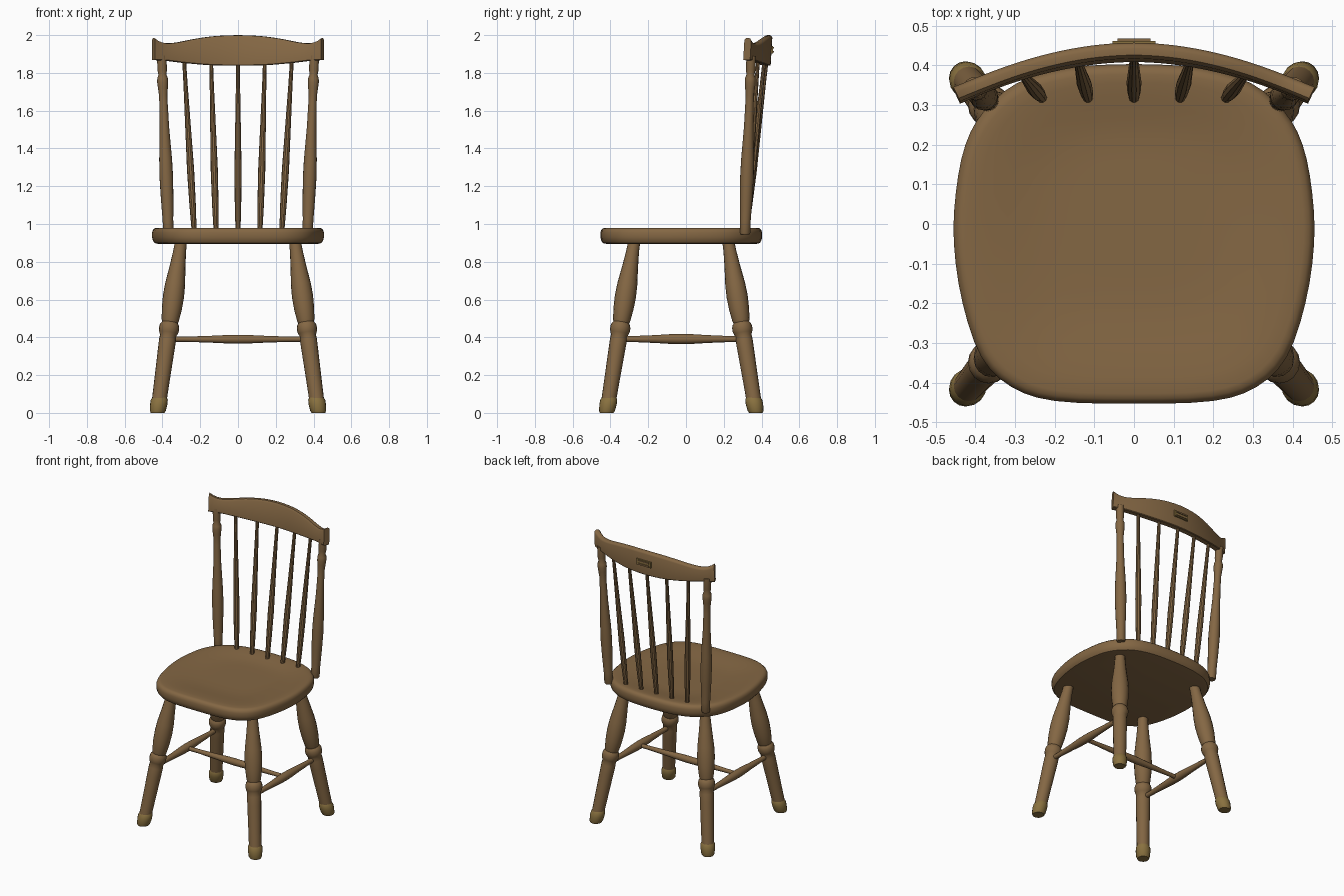
import bpy, bmesh, math
from mathutils import Vector

if "Cube" in bpy.data.objects:
    bpy.data.objects.remove(bpy.data.objects["Cube"])


def material(name, rgb):
    m = bpy.data.materials.new(name)
    m.diffuse_color = (*rgb, 1)
    m.use_nodes = True
    m.node_tree.nodes["Principled BSDF"].inputs["Base Color"].default_value = m.diffuse_color
    return m


WOOD = material("wood", (0.23, 0.135, 0.057))
CAP = material("foot_cap", (0.25, 0.165, 0.05))


def make(name, rings, mat=WOOD, angle=35):
    """Skin a list of closed rings of points and cap both ends."""
    bm = bmesh.new()
    vr = [[bm.verts.new(p) for p in r] for r in rings]
    n = len(vr[0])
    for a, b in zip(vr, vr[1:]):
        for i in range(n):
            j = (i + 1) % n
            bm.faces.new((a[i], a[j], b[j], b[i]))
    bm.faces.new(vr[0][::-1])
    bm.faces.new(vr[-1])
    bmesh.ops.recalc_face_normals(bm, faces=bm.faces)
    me = bpy.data.meshes.new(name)
    bm.to_mesh(me)
    bm.free()
    me.materials.append(mat)
    ob = bpy.data.objects.new(name, me)
    bpy.context.collection.objects.link(ob)
    bpy.ops.object.select_all(action='DESELECT')
    ob.select_set(True)
    bpy.context.view_layer.objects.active = ob
    bpy.ops.object.shade_smooth_by_angle(angle=math.radians(angle))
    return ob


def turned(name, a, b, profile, mat=WOOD, sides=16, level=False):
    """Turned part from a to b; profile is (fraction along axis, radius).
    level keeps the rings horizontal, for feet that stand flat."""
    a, b = Vector(a), Vector(b)
    q = Vector((0, 0, 1)).rotation_difference(b - a)
    if level:
        q.identity()
    rings = []
    for t, r in profile:
        c = a.lerp(b, t)
        rings.append([c + q @ Vector((r * math.cos(k * math.tau / sides),
                                      r * math.sin(k * math.tau / sides), 0))
                      for k in range(sides)])
    return make(name, rings, mat)


def smooth_points(pts, steps, closed=False):
    """Catmull-Rom curve through 2D points."""
    n, out = len(pts), []
    for i in range(n if closed else n - 1):
        idx = [i - 1, i, i + 1, i + 2]
        idx = [k % n if closed else min(max(k, 0), n - 1) for k in idx]
        p0, p1, p2, p3 = (Vector(pts[k]) for k in idx)
        for s in range(steps):
            t = s / steps
            out.append(0.5 * (2 * p1 + (p2 - p0) * t + (2 * p0 - 5 * p1 + 4 * p2 - p3) * t * t
                              + (3 * p1 - p0 - 3 * p2 + p3) * t ** 3))
    if not closed:
        out.append(Vector(pts[-1]))
    return out


# Seat: rounded outline, soft rim and a shallow dished top
half = [(0, -0.453), (0.2, -0.446), (0.31, -0.41), (0.385, -0.335), (0.432, -0.2), (0.454, -0.05),
        (0.449, 0.08), (0.425, 0.2), (0.378, 0.285), (0.295, 0.355), (0.17, 0.393), (0, 0.403)]
outline = smooth_points(half + [(-x, y) for x, y in half[-2:0:-1]], 3, True)
mid = Vector((0, -0.02))
rim = [(0.93, 0.895), (0.97, 0.899), (0.99, 0.912), (1, 0.93), (1, 0.955),
       (0.99, 0.968), (0.97, 0.977), (0.94, 0.98)]
rings = [[(*(mid + (p - mid) * s), z) for p in outline] for s, z in rim]
for s in (0.87, 0.79, 0.7, 0.6, 0.48, 0.34, 0.18, 0.03):
    ring = []
    for p in outline:
        centre = mid.lerp(Vector((0, 0.04)), 1 - s)
        xy = centre + (p - mid) * s
        f = (0.94 - s) / 0.94
        f = min(1, f * 1.9)
        ring.append((*xy, 0.98 - 0.02 * f * f * (3 - 2 * f)))
    rings.append(ring)
make("seat", rings, angle=40)

# Legs with brass-toned foot caps
LEG = [(0.07, 0.039), (0.2, 0.041), (0.36, 0.044), (0.42, 0.045), (0.445, 0.043), (0.46, 0.049),
       (0.475, 0.053), (0.495, 0.053), (0.51, 0.049), (0.52, 0.042), (0.535, 0.046), (0.6, 0.053),
       (0.67, 0.056), (0.74, 0.053), (0.85, 0.041), (0.93, 0.034), (1, 0.031)]
FOOT = [(0, 0.036), (0.012, 0.042), (0.05, 0.046), (0.075, 0.045), (0.088, 0.039)]
legs = {}
for side, s in (("right", 1), ("left", -1)):
    for end, foot, top in (("front", (0.426, -0.42, 0), (0.3, -0.272, 0.92)),
                           ("back", (0.426, 0.37, 0), (0.3, 0.222, 0.92))):
        a = Vector((foot[0] * s, *foot[1:]))
        b = Vector((top[0] * s, *top[1:]))
        legs[side, end] = a.lerp(b, 0.425)
        turned(f"{end}_leg_{side}", a, b, LEG)
        turned(f"{end}_foot_{side}", a, b, FOOT, CAP, level=True)

# H-shaped stretchers
BAR = [(0, 0.016), (0.12, 0.016), (0.3, 0.021), (0.42, 0.026), (0.5, 0.027),
       (0.58, 0.026), (0.7, 0.021), (0.88, 0.016), (1, 0.016)]
for side in ("right", "left"):
    turned(f"side_stretcher_{side}", legs[side, "front"], legs[side, "back"], BAR, sides=12)
x = legs["right", "front"].x
turned("cross_stretcher", (-x, -0.025, 0.39), (x, -0.025, 0.39),
       [(t, r * 0.85) for t, r in BAR], sides=12)

# Back posts
POST = [(0, 0.024), (0.01, 0.028), (0.08, 0.028), (0.2, 0.033), (0.32, 0.036), (0.42, 0.034),
        (0.6, 0.025), (0.74, 0.022), (0.78, 0.022), (0.82, 0.026), (0.85, 0.029), (0.875, 0.028),
        (0.895, 0.021), (0.92, 0.025), (1, 0.025)]
for side, s in (("right", 1), ("left", -1)):
    turned(f"back_post_{side}", (0.368 * s, 0.312, 0.945), (0.404 * s, 0.345, 1.89), POST)


def crest_y(x):
    return 0.433 - 0.108 * (abs(x) / 0.445) ** 1.9


# Spindles fanning out to the crest rail
SPINDLE = [(0, 0.013), (0.15, 0.017), (0.35, 0.019), (0.6, 0.015), (0.85, 0.011), (1, 0.01)]
for i in range(-2, 3):
    top = 0.143 * i
    turned(f"spindle_{i + 3}", (0.116 * i, 0.318, 0.96), (top, crest_y(top) - 0.004, 1.88),
           SPINDLE, sides=10)

# Curved crest rail with an arched top and flared ends
top_half = [(0, 2.0), (0.12, 1.995), (0.23, 1.98), (0.32, 1.962), (0.38, 1.957),
            (0.42, 1.967), (0.447, 1.985)]
bot_half = [(0, 1.838), (0.15, 1.841), (0.29, 1.853), (0.37, 1.863), (0.447, 1.868)]


def height(pts, x):
    x = abs(x)
    for p, q in zip(pts, pts[1:]):
        if x <= q[0] + 1e-6:
            return p[1] + (q[1] - p[1]) * (x - p[0]) / (q[0] - p[0])
    return pts[-1][1]


top_curve, bot_curve = smooth_points(top_half, 4), smooth_points(bot_half, 4)
rings = []
N = 44
for i in range(N + 1):
    x = 0.447 * (2 * i / N - 1)
    y = crest_y(x)
    slope = (crest_y(x + 0.001) - crest_y(x - 0.001)) / 0.002
    nrm = Vector((-slope, 1)).normalized()
    zt, zb = height(top_curve, x), height(bot_curve, x)
    w = 0.02
    section = [(-w, zb + 0.004), (-w, zt - 0.012), (-w + 0.008, zt - 0.001), (0.004, zt),
               (w - 0.006, zt - 0.004), (w, zt - 0.014), (w, zb + 0.004), (w - 0.004, zb),
               (-w + 0.004, zb)]
    rings.append([(x + nrm.x * d, y + nrm.y * d + 0.06 * (z - 1.92), z) for d, z in section])
make("crest_rail", rings, angle=40)


# Small plain plate with raised bars on the back of the crest
def box(name, x, y0, y1, z0, z1, mat):
    make(name, [[(-x, y, z0), (x, y, z0), (x, y, z1), (-x, y, z1)] for y in (y0, y1)], mat)


box("back_plate", 0.054, 0.44, 0.461, 1.902, 1.942, CAP)
for i, z in enumerate((1.912, 1.932)):
    box(f"plate_bar_{i + 1}", 0.042, 0.455, 0.467, z - 0.004, z + 0.004, WOOD)
